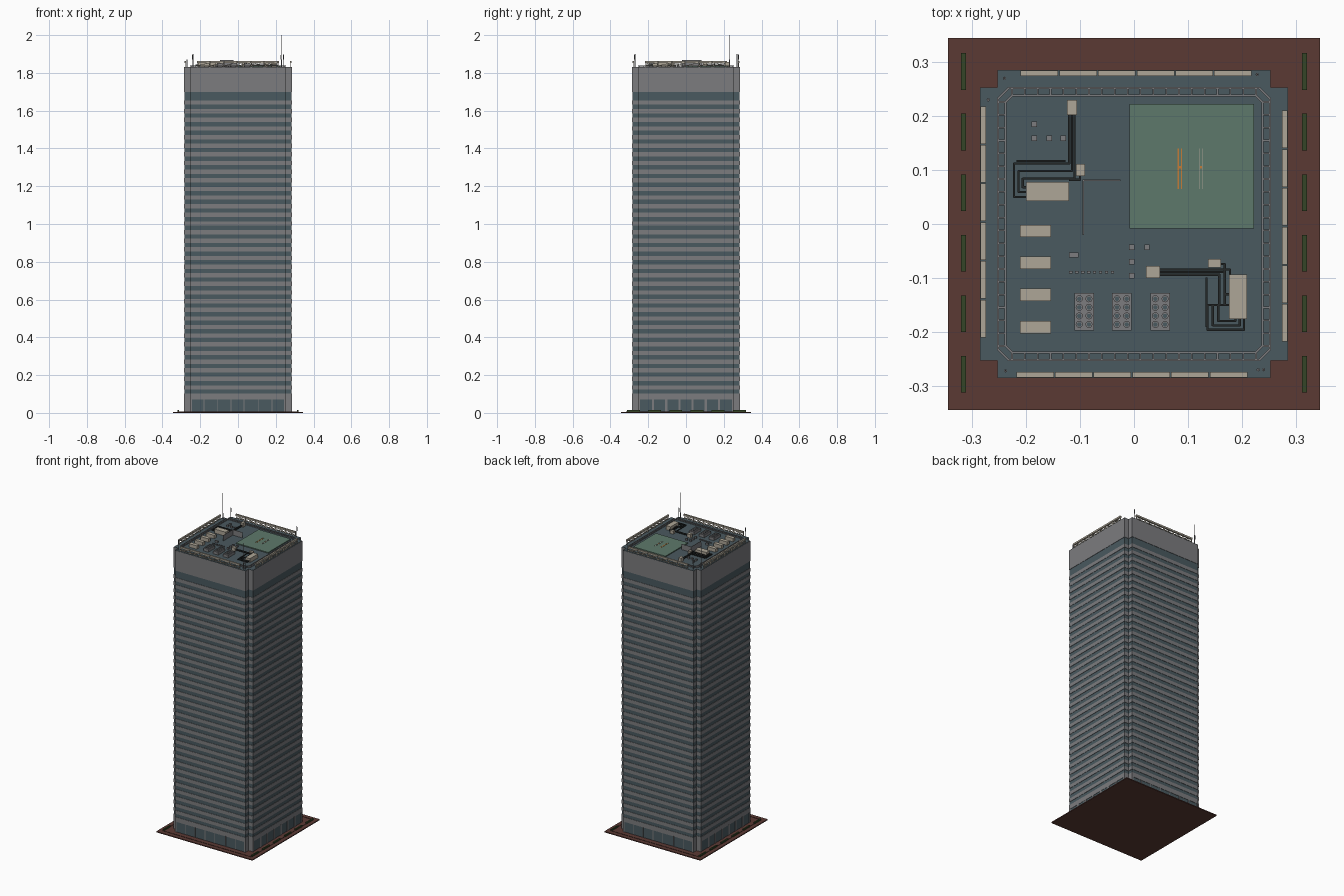
import bpy, bmesh, math
from mathutils import Matrix, Vector

if "Cube" in bpy.data.objects:
    bpy.data.objects.remove(bpy.data.objects["Cube"])


def mat(name, r, g, b):
    m = bpy.data.materials.new(name)
    m.diffuse_color = (r, g, b, 1)
    m.use_nodes = True
    m.node_tree.nodes["Principled BSDF"].inputs["Base Color"].default_value = m.diffuse_color
    return m


GREY = mat("wall_grey", 0.20, 0.20, 0.21)
SLATE = mat("slate_glass", 0.068, 0.100, 0.115)
BROWN = mat("paving_brown", 0.105, 0.042, 0.034)
CREAM = mat("cream_metal", 0.42, 0.38, 0.31)
GREEN = mat("pad_green", 0.11, 0.19, 0.145)
HEDGE = mat("hedge_green", 0.035, 0.06, 0.02)
DARK = mat("pipe_dark", 0.018, 0.021, 0.021)
ORANGE = mat("marking_orange", 0.55, 0.20, 0.04)

ROOF = 1.832


def finish(name, bm, material):
    me = bpy.data.meshes.new(name)
    bmesh.ops.recalc_face_normals(bm, faces=bm.faces)
    bm.to_mesh(me)
    bm.free()
    me.materials.append(material)
    ob = bpy.data.objects.new(name, me)
    bpy.context.collection.objects.link(ob)
    return ob


def add_box(bm, x0, x1, y0, y1, z0, z1, rot=0):
    m = Matrix.Rotation(rot, 4, 'Z') @ Matrix.Translation(((x0+x1)/2, (y0+y1)/2, (z0+z1)/2))
    bmesh.ops.create_cube(bm, size=1, matrix=m @ Matrix.Diagonal((abs(x1-x0), abs(y1-y0), abs(z1-z0), 1)))


def boxes(name, material, items):
    bm = bmesh.new()
    for b in items:
        add_box(bm, *b)
    return finish(name, bm, material)


def add_bar(bm, a, b, w):
    # square bar between two points
    a, b = Vector(a), Vector(b)
    d = b - a
    m = Matrix.Translation((a+b)/2) @ d.to_track_quat('Z', 'Y').to_matrix().to_4x4()
    bmesh.ops.create_cube(bm, size=1, matrix=m @ Matrix.Diagonal((w, w, d.length + w*0.5, 1)))


def add_prism(bm, pts, z0, z1):
    lo = [bm.verts.new((x, y, z0)) for x, y in pts]
    hi = [bm.verts.new((x, y, z1)) for x, y in pts]
    n = len(pts)
    bm.faces.new(lo[::-1])
    bm.faces.new(hi)
    for i in range(n):
        bm.faces.new((lo[i], lo[(i+1) % n], hi[(i+1) % n], hi[i]))


def add_cyl(bm, x, y, z0, z1, r, seg=8):
    bmesh.ops.create_cone(bm, cap_ends=True, segments=seg, radius1=r, radius2=r, depth=z1-z0,
                          matrix=Matrix.Translation((x, y, (z0+z1)/2)))


def plan(o, n):
    # square plan with a notch in every corner
    q = [(o, -n), (o, n), (n, n)]
    return [(x*c - y*s, x*s + y*c) for c, s in ((1, 0), (0, 1), (-1, 0), (0, -1)) for x, y in q]


QUARTERS = [k*math.pi/2 for k in range(4)]

# paving, kerb line and hedges
boxes("paving", BROWN, [(-.345, .345, -.345, .345, 0, .006)])
boxes("kerb", BROWN, [(-.318, .318, -.318, -.315, .006, .008, r) for r in QUARTERS])
boxes("hedges", HEDGE, [(s*.316-.0045, s*.316+.0045, y-.034, y+.034, .006, .015)
                        for s in (-1, 1) for y in [-.2785+.1122*i for i in range(6)]])

# glass core with grey floor bands and crown
bm = bmesh.new()
add_prism(bm, plan(.283, .251), .006, 1.71)
finish("glass_core", bm, SLATE)
FLOORS = 35
step = (1.70 - .10) / FLOORS
bm = bmesh.new()
add_prism(bm, plan(.285, .253), .072, .10)
for i in range(FLOORS - 1):
    z = .10 + (i+1)*step
    add_prism(bm, plan(.285, .253), z - step*.5, z)
    if i == 0:
        add_prism(bm, plan(.285, .253), .10, .102)
add_prism(bm, plan(.285, .253), 1.70, 1.83)
finish("floor_bands", bm, GREY)
bm = bmesh.new()
add_prism(bm, plan(.284, .252), 1.829, ROOF)
finish("roof_deck", bm, SLATE)

# lobby piers: thin mullions front and back, wider columns on the sides
lobby = []
for r in (0, math.pi):
    lobby += [(x-.002, x+.002, -.2855, -.281, .006, .074, r) for x in (-.18, -.11, -.037, .032, .11, .18)]
for r in (math.pi/2, -math.pi/2):
    lobby += [(x-.006, x+.006, -.2855, -.281, .006, .074, r) for x in [-.175+.07*i for i in range(6)]]
for r in QUARTERS:
    lobby += [(s*.243, s*.253, -.285, -.25, .006, .074, r) for s in (-1, 1)]
boxes("lobby_piers", GREY, lobby)

# window-cleaning track: two octagonal rails with rungs
bm = bmesh.new()
for r in QUARTERS:
    R = Matrix.Rotation(r, 3, 'Z')
    z = ROOF + .005
    for o, c in ((.252, .232), (.238, .226)):
        add_bar(bm, R @ Vector((-c, -o, z)), R @ Vector((c, -o, z)), .004)
        add_bar(bm, R @ Vector((c, -o, z)), R @ Vector((o, -c, z)), .004)
    for i in range(20):
        x = -.226 + .452*i/19
        add_bar(bm, R @ Vector((x, -.252, z)), R @ Vector((x, -.238, z)), .003)
        add_box(bm, x-.001, x+.001, -.246, -.244, ROOF, z, r)
finish("cleaning_track", bm, GREY)

# edge screens: cream top and bottom rails on posts with diagonal braces
bm = bmesh.new()
for r in QUARTERS:
    R = Matrix.Rotation(r, 3, 'Z')
    for i in range(6):
        a = -.218 + i*.0717
        b = a + .0695
        add_box(bm, a, b, -.284, -.274, 1.852, 1.863, r)
        add_box(bm, a, b, -.281, -.278, 1.836, 1.840, r)
        for x in (a+.002, b-.002):
            add_box(bm, x-.002, x+.002, -.281, -.277, 1.83, 1.853, r)
        add_bar(bm, R @ Vector((a+.002, -.279, 1.838)), R @ Vector((b-.002, -.279, 1.853)), .003)
finish("edge_screens", bm, CREAM)

# antennas
bm = bmesh.new()
for x, y in ((-.27, .23), (.23, -.27)):
    add_cyl(bm, x, y, 1.83, 2.0, .0012, 6)
    add_cyl(bm, x, y, 1.83, 1.87, .003)
for x, y in ((.228, .277), (-.238, -.272), (.24, -.27), (-.24, .27)):
    add_cyl(bm, x, y, 1.83, 1.90, .0015, 6)
    add_cyl(bm, x, y, 1.87, 1.895, .003)
finish("antennas", bm, GREY)

# landing pad with markings
boxes("landing_pad", GREEN, [(-.008, .222, -.008, .222, ROOF, ROOF+.006)])
P = ROOF + .006
boxes("pad_marking_orange", ORANGE, [(.081, .083, .065, .14, P, P+.001), (.087, .089, .065, .14, P, P+.001),
                                     (.081, .089, .103, .107, P, P+.001), (.122, .126, .103, .107, P, P+.001)])
boxes("pad_marking_cream", CREAM, [(.120, .1215, .065, .14, P, P+.001), (.1265, .128, .065, .14, P, P+.001)])

# cream plant boxes: x0, x1, y0, y1, height
plant = [(-.124, -.106, .202, .23, .026), (-.107, -.091, .089, .111, .02), (-.2, -.12, .043, .078, .026),
         (.176, .209, -.176, -.094, .026), (.137, .161, -.081, -.065, .02), (.022, .048, -.1, -.078, .022)]
plant += [(-.211, -.154, y-.0115, y+.0115, .022) for y in (-.013, -.072, -.131, -.191)]
boxes("plant_boxes", CREAM, [(a, b, c, d, ROOF, ROOF+h) for a, b, c, d, h in plant])

# chillers with rows of fans
bm = bmesh.new()
fans = bmesh.new()
for x in (-.0925, -.0225, .0485):
    add_box(bm, x-.018, x+.018, -.197, -.128, ROOF, ROOF+.018)
    for i in range(4):
        for s in (-1, 1):
            y = -.186 + i*.0158
            add_cyl(bm, x+s*.009, y, ROOF+.018, ROOF+.022, .0065, 12)
            add_cyl(fans, x+s*.009, y, ROOF+.0215, ROOF+.0224, .004, 12)
finish("chillers", bm, GREY)
finish("chiller_fans", fans, SLATE)

# small vents and the corner screen wall
vents = [(x-.005, x+.005, y-.005, y+.005, ROOF, ROOF+.012) for x, y in
         ((-.185, .185), (-.185, .159), (-.157, .159), (-.131, .159),
          (-.004, -.043), (.024, -.043), (-.004, -.07), (-.004, -.096))]
vents += [(-.12, -.103, -.062, -.053, ROOF, ROOF+.012)]
vents += [(x-.003, x+.003, -.092, -.087, ROOF, ROOF+.008) for x in [-.117+.011*i for i in range(8)]]
boxes("roof_vents", GREY, vents)
boxes("screen_wall", GREY, [(-.095, -.093, -.02, .082, ROOF, 1.868), (-.095, -.025, .080, .082, ROOF, 1.868)])

# dark pipe runs between the plant boxes
bm = bmesh.new()
z = ROOF + .01
runs = []
for i in range(3):
    x, y, l = -.12+.005*i, .112-.014*i, -.222+.008*i
    runs.append([(x, .203), (x, y), (l, y), (l, .05+.009*i), (-.198, .05+.009*i)])
    y, x, b = -.094+.005*i, .146+.010*i, -.196+.008*i
    runs.append([(.046, y), (x+.012, y), (x+.012, -.15), (x-.01, -.15), (x-.01, b), (.204-.008*i, b), (.204-.008*i, -.174)])
runs += [[(-.119, .082), (-.1, .082), (-.1, .09)], [(.160, -.074), (.168, -.074), (.168, -.13), (.178, -.13)],
         [(.134, -.1), (.134, -.19)], [(-.217, .117), (-.128, .117)]]
for run in runs:
    for a, b in zip(run, run[1:]):
        add_bar(bm, (*a, z), (*b, z), .004)
finish("roof_pipes", bm, DARK)
